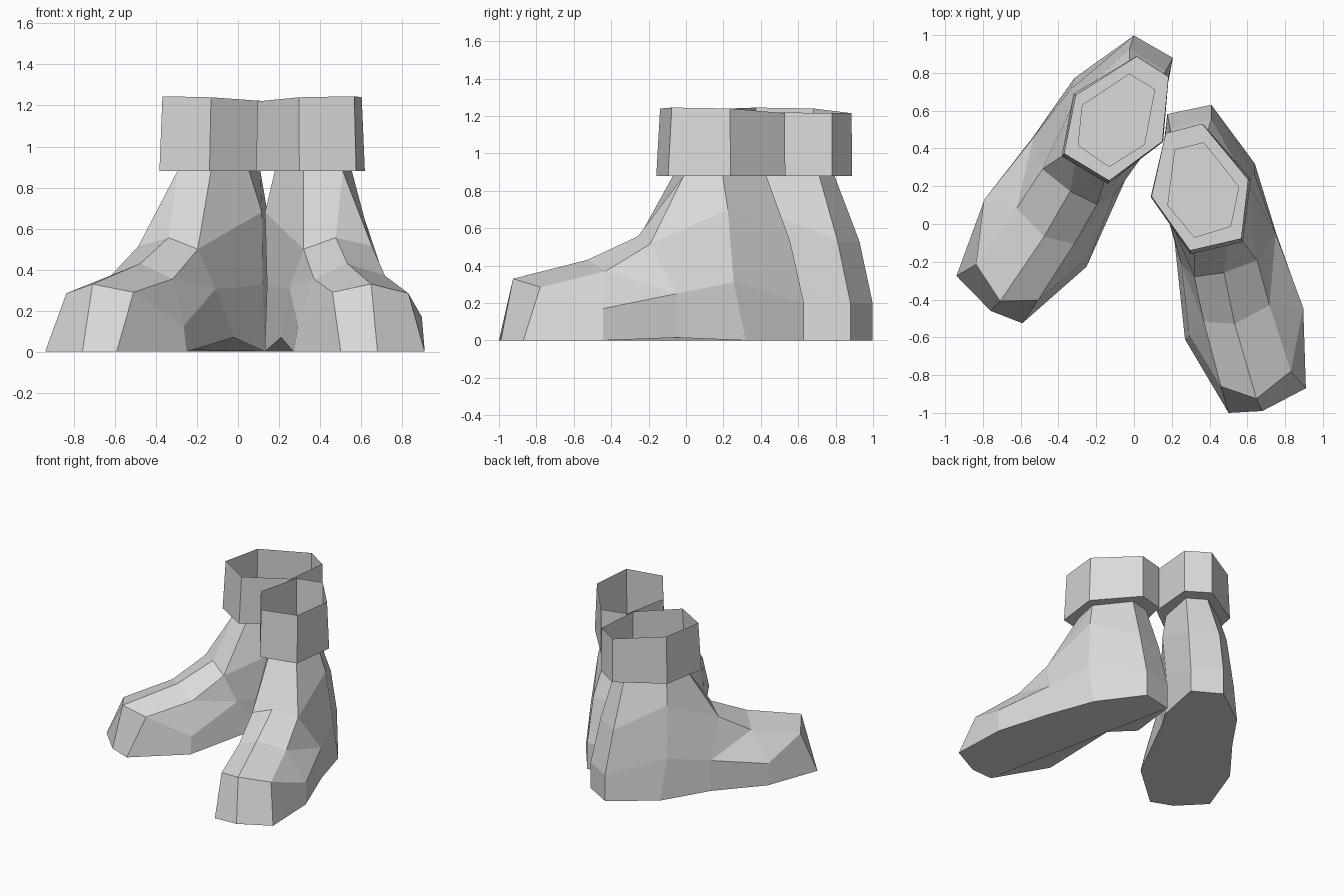
import bpy
import bmesh
import math
from mathutils import Matrix, Vector

cube = bpy.data.objects.get("Cube")
if cube:
    bpy.data.objects.remove(cube, do_unlink=True)

# One flat grey
grey = bpy.data.materials.new("light_grey")
grey.use_nodes = True
colour = (0.7, 0.7, 0.7, 1.0)
grey.diffuse_color = colour
grey.node_tree.nodes["Principled BSDF"].inputs["Base Color"].default_value = colour

# Foot outline at the ground: toe first, then outer side, heel, inner side
sole = [(-.152, -1.19, 0), (.024, -1.225, 0), (.277, -1.166, 0),
        (.368, -.75, 0), (.33, -.33, .015), (.313, .053, 0),
        (.168, .412, 0), (-.07, .423, 0),
        (-.21, .065, 0), (-.195, -.195, .07), (-.278, -.755, 0)]

# Toe cap edge and widest line of the sides
side = [(-.156, -1.044, .29), (.01, -1.154, .33), (.222, -1.059, .285),
        (.37, -.75, .17), (.327, -.332, .25), (.298, -.01, .31),
        (.168, .412, .2), (-.07, .423, .2),
        (-.2, .06, .325), (-.198, -.367, .305), (-.25, -.735, .125)]

# Instep: inner, middle and outer points of the lower and upper ridges
in_low, mid_low, out_low = (-.158, -.69, .355), (-.003, -.742, .43), (.2, -.692, .37)
in_up, mid_up, out_up = (-.147, -.447, .5), (.01, -.465, .556), (.197, -.445, .515)
ankle_out, ankle_in = (.25, -.03, .7), (-.22, .02, .68)
heel_out, heel_in = (.15, .34, .53), (-.075, .345, .53)

# Ankle opening and cuff hexagons: front pair, outer, back pair, inner
Z = .88
ankle = [(-.094, -.244, Z), (.105, -.236, Z), (.2, -.045, Z),
         (.079, .227, Z), (-.078, .23, Z), (-.188, -.045, Z)]
cuff_low = [(-.137, -.325, Z), (.147, -.333, Z), (.272, -.02, Z),
            (.098, .327, Z), (-.104, .327, Z), (-.265, .02, Z)]
cuff_top = [(-.133, -.305, 1.24), (.143, -.312, 1.245), (.256, -.02, 1.24),
            (.095, .325, 1.215), (-.102, .325, 1.215), (-.258, .02, 1.22)]

lower = [in_low, mid_low, out_low, out_low] + side[4:10] + [in_low]
upper = [in_up, mid_up, out_up, out_up, out_up, ankle_out,
         heel_out, heel_in, ankle_in, in_up, in_up]
fi, fo, o, bo, bi, i = ankle
collar = [fi, fo, fo, fo, fo, o, bo, bi, i, fi, fi]


def loft(name, rings, frame, mirror, floor=False):
    """Skin closed rings from bottom to top; repeated points collapse."""
    bm = bmesh.new()
    verts = {}

    def vert(p):
        if p not in verts:
            q = Vector((-p[0] if mirror else p[0], p[1], p[2]))
            verts[p] = bm.verts.new(frame @ q)
        return verts[p]

    def face(points):
        vs = list(dict.fromkeys(vert(p) for p in points))
        if len(vs) > 2:
            bm.faces.new(vs[::-1] if mirror else vs)

    for a, b in zip(rings, rings[1:]):
        for k in range(len(a)):
            n = (k + 1) % len(a)
            face((a[k], a[n], b[n], b[k]))
    if floor:
        face(rings[0][::-1])
    mesh = bpy.data.meshes.new(name)
    bm.to_mesh(mesh)
    bm.free()
    mesh.materials.append(grey)
    obj = bpy.data.objects.new(name, mesh)
    bpy.context.collection.objects.link(obj)
    return obj


# A mirrored pair, each turned outward by its own angle
for label, x, y, turn, mirror in (("left", .35, .19, 14.5, False),
                                  ("right", -.08, .56, -32.5, True)):
    frame = Matrix.Translation((x, y, 0)) @ Matrix.Rotation(math.radians(turn), 4, "Z")
    loft(label + "_boot", [sole, side, lower, upper, collar], frame, mirror, floor=True)
    loft(label + "_cuff", [ankle, cuff_low, cuff_top], frame, mirror)
